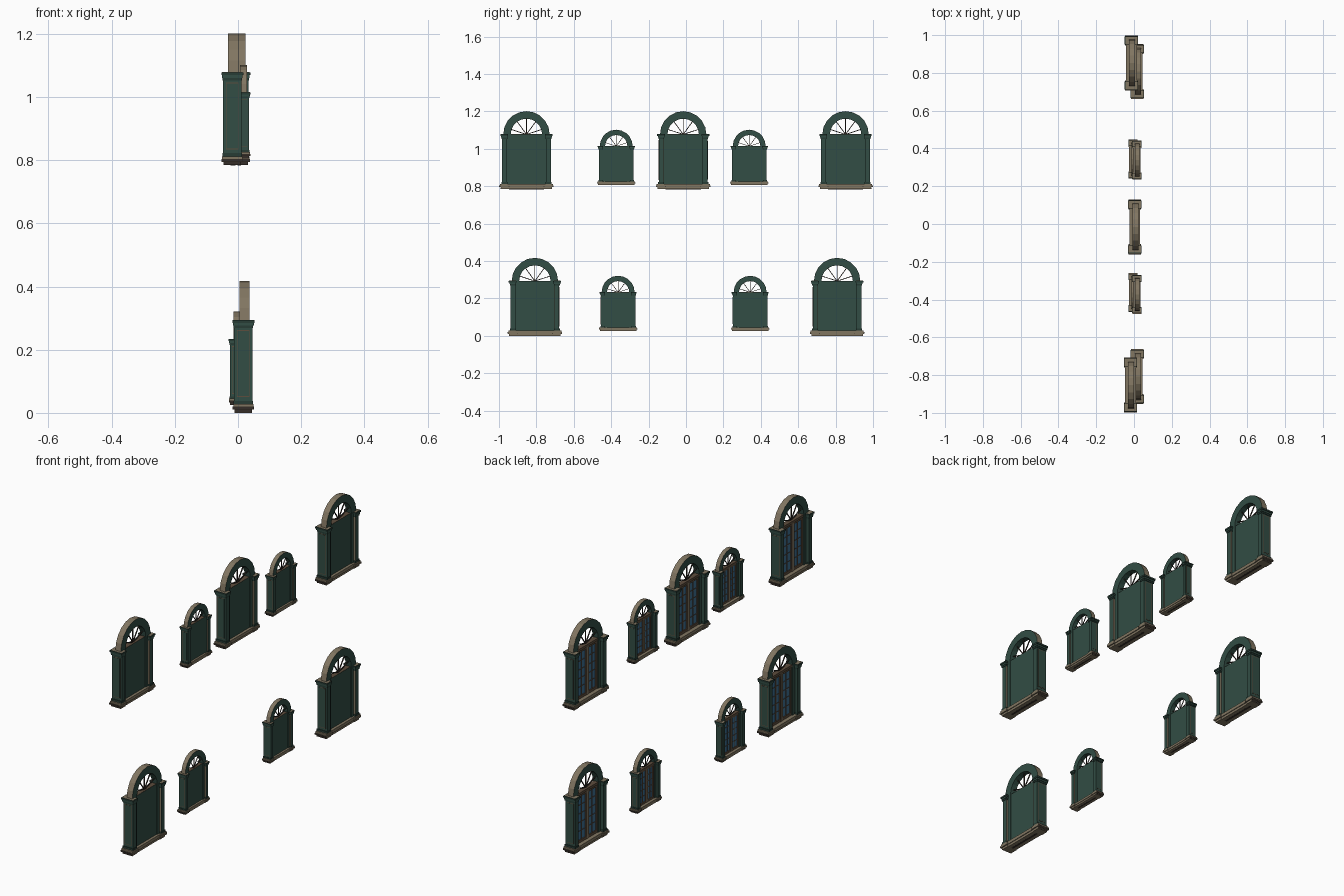
import bpy, bmesh, math
from mathutils import Matrix, Vector

if "Cube" in bpy.data.objects:
    bpy.data.objects.remove(bpy.data.objects["Cube"])


def material(name, rgb):
    m = bpy.data.materials.new(name)
    m.diffuse_color = (*rgb, 1)
    m.use_nodes = True
    m.node_tree.nodes["Principled BSDF"].inputs["Base Color"].default_value = m.diffuse_color
    return m


GREEN = material("dark green paint", (0.032, 0.074, 0.058))
DEEP = material("deep green paint", (0.020, 0.045, 0.036))
TAN = material("weathered tan", (0.22, 0.18, 0.12))
BROWN = material("brown wood", (0.11, 0.075, 0.047))
DARK = material("dark wood", (0.035, 0.027, 0.021))
GLASS = material("blue glass", (0.05, 0.165, 0.30))
MATS = [GREEN, DEEP, TAN, BROWN, DARK, GLASS]


def box(bm, x0, x1, y0, y1, z0, z1, mat, rot=None):
    """Axis-aligned box, optionally transformed afterwards."""
    m = Matrix.Translation(((x0 + x1) / 2, (y0 + y1) / 2, (z0 + z1) / 2))
    m = m @ Matrix.Diagonal((x1 - x0, y1 - y0, z1 - z0, 1))
    vs = bmesh.ops.create_cube(bm, size=1, matrix=(rot @ m) if rot else m)["verts"]
    for f in {f for v in vs for f in v.link_faces}:
        f.material_index = MATS.index(mat)


def pair(bm, x0, x1, y0, y1, z0, z1, mat):
    """Box mirrored across the window's centre line."""
    box(bm, x0, x1, y0, y1, z0, z1, mat)
    box(bm, x0, x1, -y1, -y0, z0, z1, mat)


def finish(bm, name):
    bmesh.ops.recalc_face_normals(bm, faces=bm.faces)
    me = bpy.data.meshes.new(name)
    bm.to_mesh(me)
    bm.free()
    for m in MATS:
        me.materials.append(m)
    return me


SPRING = 0.293      # height where the arch starts
R_OUT, R_IN = 0.124, 0.084


def make_sill():
    bm = bmesh.new()
    box(bm, -0.025, 0.025, -0.13, 0.13, 0.0, 0.012, TAN)
    box(bm, -0.029, 0.029, -0.13, 0.13, 0.012, 0.028, TAN)
    # dark strip along the underside
    box(bm, -0.006, 0.006, -0.094, 0.094, -0.0004, 0.002, DARK)
    pair(bm, -0.028, 0.028, 0.096, 0.137, 0.0, 0.011, TAN)
    pair(bm, -0.034, 0.034, 0.092, 0.145, 0.011, 0.020, TAN)
    pair(bm, -0.032, 0.032, 0.094, 0.142, 0.020, 0.028, TAN)
    # dark edging on the ends
    pair(bm, -0.033, 0.033, 0.142, 0.1456, 0.0125, 0.0195, DARK)
    pair(bm, -0.027, 0.027, 0.135, 0.1375, 0.001, 0.010, DARK)
    # green plinth under each pilaster
    pair(bm, -0.031, 0.031, 0.102, 0.134, 0.028, 0.038, DEEP)
    return finish(bm, "sill")


def make_pilasters():
    bm = bmesh.new()
    pair(bm, -0.029, 0.029, 0.104, 0.130, 0.028, 0.275, GREEN)
    # inner faces are bare tan wood
    pair(bm, 0.019, 0.0285, 0.1032, 0.106, 0.030, 0.268, TAN)
    pair(bm, -0.0285, -0.013, 0.1032, 0.106, 0.030, 0.268, GREEN)
    # raised side panels with a brown border
    pair(bm, -0.020, 0.020, 0.130, 0.1308, 0.05, 0.262, BROWN)
    pair(bm, -0.018, 0.018, 0.1305, 0.1315, 0.053, 0.259, GREEN)
    # narrow jambs under the arch
    pair(bm, -0.013, 0.019, 0.084, 0.104, 0.028, SPRING, GREEN)
    return finish(bm, "pilasters")


def make_capitals():
    bm = bmesh.new()
    pair(bm, -0.031, 0.031, 0.102, 0.133, 0.268, 0.276, DEEP)
    pair(bm, -0.033, 0.033, 0.100, 0.136, 0.276, 0.285, GREEN)
    pair(bm, -0.035, 0.035, 0.098, 0.140, 0.285, 0.294, DEEP)
    # worn tan tops
    pair(bm, -0.032, 0.032, 0.101, 0.137, 0.293, 0.2948, TAN)
    return finish(bm, "capitals")


def make_arch(n=10):
    bm = bmesh.new()
    rings = []
    for i in range(n + 1):
        a = math.pi * i / n
        rings.append([bm.verts.new((x, r * math.cos(a), SPRING + r * math.sin(a)))
                      for x, r in ((-0.013, R_IN), (-0.013, R_OUT), (0.019, R_OUT), (0.019, R_IN))])
    for a, b in zip(rings, rings[1:]):
        for k in range(4):
            # painted faces are green, the outer rim is tan
            f = bm.faces.new((a[k], a[(k + 1) % 4], b[(k + 1) % 4], b[k]))
            f.material_index = 2 if k == 1 else 0
    bm.faces.new(rings[0])
    bm.faces.new(rings[-1])
    return finish(bm, "arch")


def make_fan():
    bm = bmesh.new()
    for deg in (18, 54, 90, 126, 162):
        rot = Matrix.Translation((0, 0, SPRING)) @ Matrix.Rotation(math.radians(deg), 4, 'X')
        box(bm, 0.0, 0.005, 0.0, R_IN, -0.002, 0.002, DARK, rot)
    return finish(bm, "fan_bars")


def make_back_panel():
    bm = bmesh.new()
    box(bm, 0.006, 0.015, -0.104, 0.104, 0.028, SPRING, GREEN)
    # brown ledge below the fan opening
    box(bm, -0.012, 0.0145, -0.084, 0.084, SPRING - 0.012, SPRING + 0.001, BROWN)
    return finish(bm, "back_panel")


def make_casement():
    bm = bmesh.new()
    box(bm, -0.003, 0.006, -0.084, 0.084, 0.028, 0.282, GLASS)
    # stiles, centre post and rails
    pair(bm, -0.008, -0.003, 0.073, 0.084, 0.028, 0.282, BROWN)
    box(bm, -0.009, -0.003, -0.013, 0.013, 0.028, 0.282, BROWN)
    box(bm, -0.010, -0.003, -0.005, 0.005, 0.028, 0.282, TAN)
    for z0, z1 in ((0.028, 0.042), (0.270, 0.282)):
        pair(bm, -0.008, -0.003, 0.013, 0.073, z0, z1, BROWN)
    # glazing bars
    pair(bm, -0.006, -0.003, 0.0405, 0.0455, 0.042, 0.270, BROWN)
    for k in range(1, 5):
        z = 0.042 + 0.228 * k / 5
        pair(bm, -0.005, -0.003, 0.013, 0.073, z - 0.0015, z + 0.0015, BROWN)
    return finish(bm, "casement")


parts = [make_sill(), make_pilasters(), make_capitals(), make_arch(),
         make_fan(), make_back_panel(), make_casement()]

# row, x, y, base height, scale
windows = [
    ("upper", -0.018, -0.853, 0.784, 1.0),
    ("upper", 0.015, -0.373, 0.806, 0.71),
    ("upper", 0.004, -0.015, 0.784, 1.0),
    ("upper", 0.015, 0.338, 0.806, 0.71),
    ("upper", -0.014, 0.853, 0.784, 1.0),
    ("lower", 0.017, -0.808, 0.0, 1.0),
    ("lower", -0.005, -0.363, 0.025, 0.71),
    ("lower", -0.005, 0.343, 0.025, 0.71),
    ("lower", 0.017, 0.808, 0.0, 1.0),
]

for i, (row, x, y, z, s) in enumerate(windows):
    for me in parts:
        ob = bpy.data.objects.new(f"{row}_window_{i + 1}_{me.name}", me)
        ob.location = Vector((x, y, z))
        ob.scale = (s, s, s)
        bpy.context.collection.objects.link(ob)
